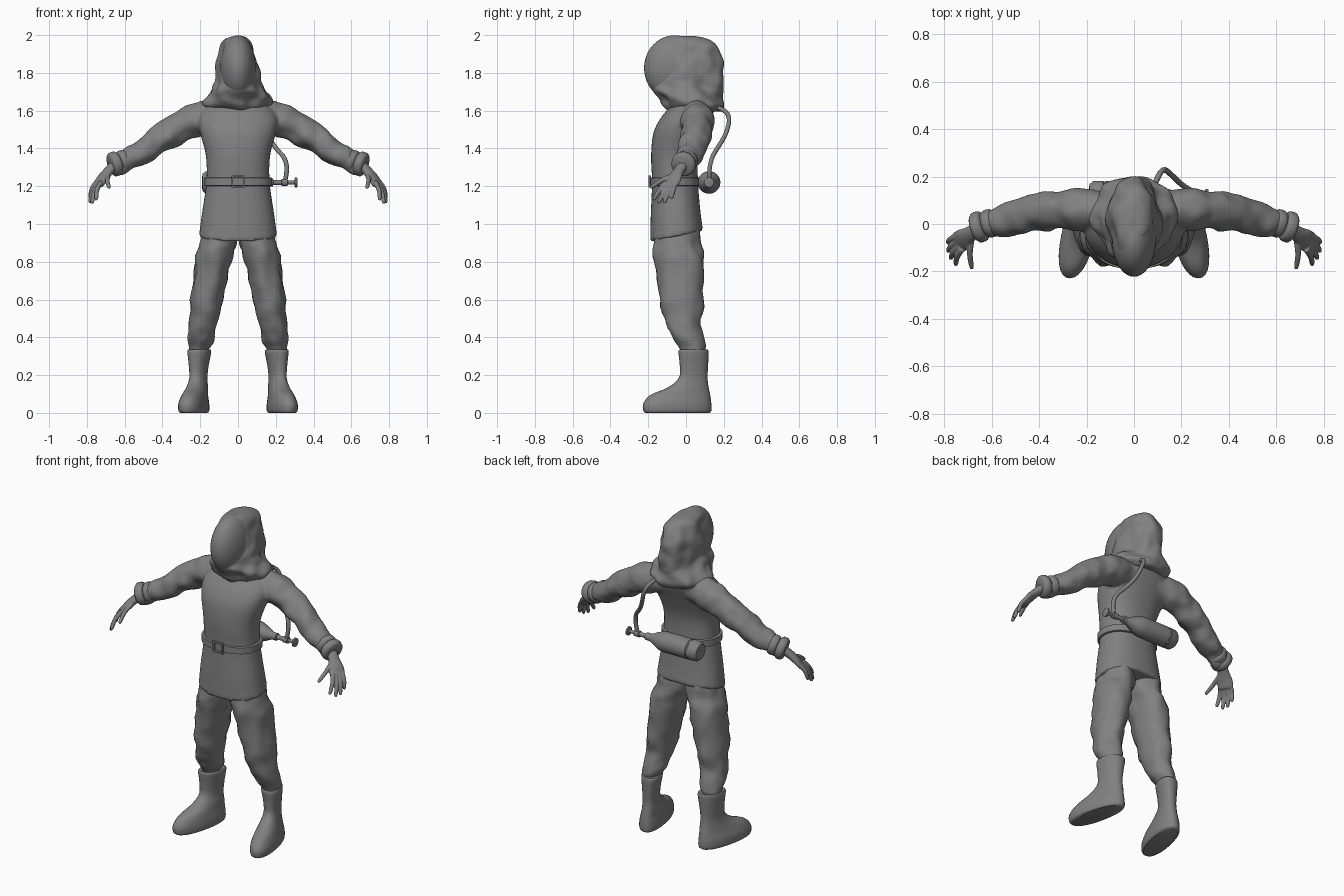
import bpy, bmesh
from math import sin, cos, pi, copysign, radians
from mathutils import Vector, noise

if "Cube" in bpy.data.objects:
    bpy.data.objects.remove(bpy.data.objects["Cube"])

GREY = (0.22, 0.22, 0.22, 1)
grey = bpy.data.materials.new("plain_grey")
grey.use_nodes = True
grey.diffuse_color = GREY
grey.node_tree.nodes["Principled BSDF"].inputs["Base Color"].default_value = GREY


def dress(obj, name):
    """Name, colour and smooth-shade an object."""
    obj.name = obj.data.name = name
    obj.data.materials.append(grey)
    bpy.ops.object.select_all(action='DESELECT')
    obj.select_set(True)
    bpy.context.view_layer.objects.active = obj
    bpy.ops.object.shade_smooth_by_angle(angle=radians(40))
    return obj


def finish(bm, name):
    bmesh.ops.recalc_face_normals(bm, faces=bm.faces)
    mesh = bpy.data.meshes.new(name)
    bm.to_mesh(mesh)
    bm.free()
    obj = bpy.data.objects.new(name, mesh)
    bpy.context.collection.objects.link(obj)
    return dress(obj, name)


def smooth_path(rows, steps):
    """Catmull-Rom interpolation of section rows."""
    rows = [Vector(r) for r in rows]
    out = []
    for i in range(len(rows) - 1):
        p, q = rows[i], rows[i + 1]
        m = (q - rows[max(i - 1, 0)]) / 2
        n = (rows[min(i + 2, len(rows) - 1)] - p) / 2
        for s in range(steps):
            t = s / steps
            out.append(p + m * t + (3 * (q - p) - 2 * m - n) * t * t
                       + (2 * (p - q) + m + n) * t ** 3)
    return out + [rows[-1]]


def loft(bm, rows, side=1, flat=True, steps=4, n=28, power=1.0, wrinkle=0.0, skew=0.0):
    """Skin ellipses (x, y, z, ra, rb); flat keeps them level, else they face the path."""
    rows = smooth_path(rows, steps)
    rings = []
    for i, (x, y, z, ra, rb) in enumerate(rows):
        a, b = Vector((1, 0, 0)), Vector((0, 1, 0))
        if not flat:
            t = rows[min(i + 1, len(rows) - 1)].xyz - rows[max(i - 1, 0)].xyz
            a = Vector((t.y, -t.x, 0)).normalized()
            b = t.cross(a).normalized()
        ring = []
        for k in range(n):
            c, s = cos(2 * pi * k / n), sin(2 * pi * k / n)
            out = (a * copysign(abs(c) ** power, c) * ra
                   + b * copysign(abs(s) ** power, s) * rb)
            p = Vector((x, y, z)) + out
            p.x -= skew * out.y
            p += out.normalized() * wrinkle * noise.noise(p * 14)
            p.x *= side
            ring.append(bm.verts.new(p))
        rings.append(ring)
    for r, q in zip(rings, rings[1:]):
        for k in range(n):
            j = (k + 1) % n
            bm.faces.new((r[k], r[j], q[j], q[k]))
    bm.faces.new(rings[0])
    bm.faces.new(rings[-1])


def part(name, rows, **options):
    bm = bmesh.new()
    loft(bm, rows, **options)
    return finish(bm, name)


def fuse(obj, voxel, rounds):
    """Blend overlapping volumes into one skin."""
    mod = obj.modifiers.new("blend", 'REMESH')
    mod.mode, mod.voxel_size, mod.use_smooth_shade = 'VOXEL', voxel, True
    obj.modifiers.new("soften", 'SMOOTH').iterations = rounds


# Tunic: body and both sleeves blended together
bm = bmesh.new()
loft(bm, [(0, -.05, .935, .207, .14), (0, -.055, 1.05, .192, .132), (0, -.058, 1.22, .168, .122),
          (0, -.06, 1.36, .17, .125), (0, -.035, 1.48, .2, .138), (0, 0, 1.56, .21, .135),
          (0, .035, 1.62, .175, .12), (0, .05, 1.66, .11, .1)], power=.88, n=40)
for v in bm.verts:
    v.co.z += .2 * (v.co.y + .05) * max(0, min(1, (1.15 - v.co.z) * 5))
for side in (1, -1):
    loft(bm, [(.1, .05, 1.58, .08, .075), (.2, .06, 1.558, .085, .088), (.29, .065, 1.522, .082, .085),
              (.4, .052, 1.452, .08, .075), (.5, .03, 1.388, .075, .066), (.6, .005, 1.33, .058, .054),
              (.65, -.01, 1.305, .05, .05)], side=side, flat=False, wrinkle=.018)
fuse(finish(bm, "tunic"), .01, 4)

# Head covering: hood with draped collar, and face visor
bm = bmesh.new()
loft(bm, [(0, .035, 1.63, .12, .14), (0, .01, 1.7, .113, .185), (0, .012, 1.79, .114, .185),
          (-.004, .02, 1.87, .104, .177), (-.004, .018, 1.94, .084, .15),
          (-.004, .005, 1.98, .058, .11), (0, -.005, 1.995, .025, .055)], wrinkle=.02, n=40)
loft(bm, [(0, .005, 1.765, .105, .165), (0, .005, 1.71, .135, .18), (0, .03, 1.665, .17, .165),
          (0, .05, 1.625, .178, .162), (0, .06, 1.595, .14, .14)], wrinkle=.03, n=40)
fuse(finish(bm, "hood"), .009, 3)

bpy.ops.mesh.primitive_uv_sphere_add(segments=40, ring_count=24, radius=1, location=(0, -.06, 1.825))
visor = bpy.context.object
visor.scale = (.094, .162, .174)
dress(visor, "face_visor")

# Belt and buckle
part("belt", [(0, -.058, z, .17 + g, .123 + g) for z, g in
              ((1.202, 0), (1.205, .01), (1.244, .01), (1.247, 0))], steps=1, power=.88, n=48)


def box(name, centre, size):
    bpy.ops.mesh.primitive_cube_add(size=1, location=centre)
    bpy.context.object.scale = size
    dress(bpy.context.object, name)


for s in (1, -1):
    box("buckle_upright", (s * .03, -.192, 1.225), (.009, .014, .064))
    box("buckle_bar", (0, -.192, 1.225 + s * .028), (.06, .014, .009))


# Air tank lying across the back, with its valve
def turned(name, profile, n=32):
    bm = bmesh.new()
    loft(bm, [(0, 0, x, r, r) for x, r in profile], steps=1, n=n)
    obj = finish(bm, name)
    obj.location, obj.rotation_euler = (0, .122, 1.22), (0, pi / 2, 0)


turned("air_tank", [(-.19, .03), (-.187, .046), (-.172, .058), (-.13, .06), (-.127, .057), (-.12, .057),
                    (-.117, .06), (.05, .06), (.075, .056), (.11, .042), (.145, .025), (.17, .02)])
turned("valve_stem", [(.16, .022), (.185, .022), (.187, .013), (.23, .013), (.232, .019),
                      (.262, .019), (.264, .01), (.3, .01)], 20)
turned("valve_wheel", [(.3, .02), (.302, .026), (.312, .026), (.314, .02)], 24)

# Air hose from the collar down to the valve
hose = bpy.data.curves.new("air_hose", 'CURVE')
hose.dimensions, hose.bevel_depth, hose.bevel_resolution = '3D', .012, 3
spline = hose.splines.new('NURBS')
route = [(.08, .15, 1.62), (.1, .2, 1.61), (.125, .235, 1.56), (.155, .21, 1.47), (.2, .165, 1.4),
         (.25, .135, 1.35), (.262, .122, 1.28), (.248, .122, 1.225)]
spline.points.add(len(route) - 1)
for point, co in zip(spline.points, route):
    point.co = (*co, 1)
spline.use_endpoint_u, spline.order_u = True, 3
hose.materials.append(grey)
bpy.context.collection.objects.link(bpy.data.objects.new("air_hose", hose))

# Limbs, built the same on both sides
for side, word in ((1, "left"), (-1, "right")):
    part(word + "_trouser_leg",
         [(.09, -.05, 1, .085, .11), (.104, -.047, .9, .1, .125), (.131, -.035, .8, .095, .132),
          (.166, -.025, .6, .083, .114), (.187, -.014, .47, .078, .09), (.197, .01, .4, .074, .08),
          (.202, .036, .35, .06, .072), (.204, .04, .32, .05, .06)], side=side, wrinkle=.018)
    part(word + "_boot",
         [(.234, -.046, 0, .062, .17), (.234, -.046, .012, .071, .18), (.234, -.046, .05, .071, .18),
          (.228, -.03, .095, .06, .158), (.216, .012, .135, .052, .108), (.21, .038, .185, .045, .076),
          (.208, .042, .25, .05, .075), (.205, .04, .32, .06, .08), (.205, .04, .335, .056, .075)],
         side=side, skew=.2, power=.9)

    # Rolled cuffs
    a, b = Vector((.585, .01, 1.34)), Vector((.682, -.022, 1.308))
    for start, size in ((0, .06), (.46, .066)):
        rows = [(*a.lerp(b, start + t * .46), size * g, size * g)
                for t, g in ((0, .8), (.2, .97), (.5, 1), (.8, .97), (1, .8))]
        part(word + "_cuff", rows, side=side, flat=False, steps=2)

    # Hand: palm and spread fingers blended together
    bm = bmesh.new()
    loft(bm, [(.65, -.015, 1.315, .03, .026), (.69, -.042, 1.275, .033, .024), (.718, -.063, 1.24, .045, .021),
              (.738, -.077, 1.208, .044, .016), (.742, -.08, 1.198, .034, .01)],
         side=side, flat=False, n=20)
    for root, tip in (((.685, -.06, 1.262), (.682, -.188, 1.19)), ((.725, -.105, 1.222), (.75, -.172, 1.126)),
                      ((.733, -.09, 1.215), (.772, -.146, 1.108)), ((.742, -.072, 1.215), (.783, -.115, 1.11)),
                      ((.748, -.052, 1.222), (.784, -.078, 1.132))):
        root, tip = Vector(root), Vector(tip)
        bend = Vector((.008, 0, .008))
        rows = [(*(root.lerp(tip, t) + bend * sin(pi * t)), r, r)
                for t, r in ((0, .014), (.5, .0125), (.9, .0105), (1, .006))]
        loft(bm, rows, side=side, flat=False, n=12)
    fuse(finish(bm, word + "_hand"), .004, 3)
